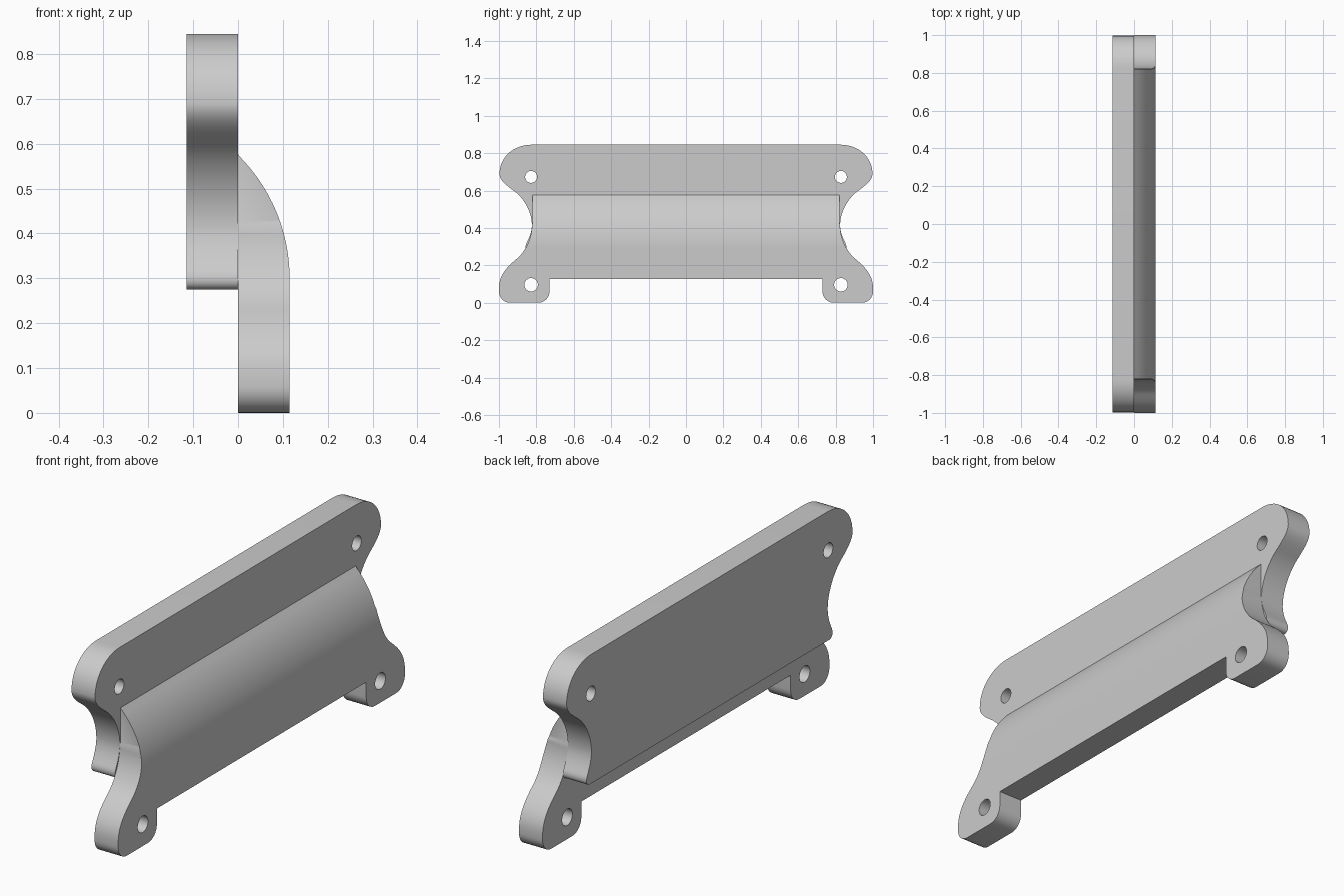
import bpy, bmesh, math
from mathutils import Vector
from mathutils.geometry import interpolate_bezier

if "Cube" in bpy.data.objects:
    bpy.data.objects.remove(bpy.data.objects["Cube"])

grey = bpy.data.materials.new("plain grey")
grey.diffuse_color = (0.6, 0.6, 0.6, 1)
grey.use_nodes = True
grey.node_tree.nodes["Principled BSDF"].inputs["Base Color"].default_value = grey.diffuse_color


def curve(*pts, n=14):
    """Points of one cubic curve in (y, z)."""
    return [tuple(p) for p in interpolate_bezier(*[Vector(p) for p in pts], n)]


def corner(cy, cz, r, a0, a1, n=9):
    """Rounded corner arc, angles in degrees."""
    return [(cy + r * math.cos(math.radians(a0 + (a1 - a0) * i / (n - 1))),
             cz + r * math.sin(math.radians(a0 + (a1 - a0) * i / (n - 1)))) for i in range(n)]


def mirrored(half):
    """Close a right-hand half outline with its mirror image."""
    return half + [(-y, z) for y, z in reversed(half)]


def extrude(name, points, shift):
    """Extrude a ring of 3D points by a vector into a solid."""
    clean = []
    for p in map(Vector, points):
        if not clean or (p - clean[-1]).length > 1e-4:
            clean.append(p)
    bm = bmesh.new()
    face = bm.faces.new([bm.verts.new(p) for p in clean])
    ext = bmesh.ops.extrude_face_region(bm, geom=[face])
    bmesh.ops.translate(bm, vec=shift, verts=[v for v in ext["geom"] if isinstance(v, bmesh.types.BMVert)])
    bmesh.ops.recalc_face_normals(bm, faces=bm.faces[:])
    mesh = bpy.data.meshes.new(name)
    bm.to_mesh(mesh)
    bm.free()
    mesh.materials.append(grey)
    ob = bpy.data.objects.new(name, mesh)
    bpy.context.collection.objects.link(ob)
    return ob


def combine(ob, cutter, operation):
    """Apply a boolean and remove the cutter."""
    mod = ob.modifiers.new("cut", "BOOLEAN")
    mod.operation, mod.object, mod.solver = operation, cutter, "EXACT"
    bpy.context.view_layer.objects.active = ob
    bpy.ops.object.modifier_apply(modifier=mod.name)
    bpy.data.objects.remove(cutter)


def drill(ob, z, r):
    """Matching screw holes at both ends."""
    for y in (-0.828, 0.828):
        ring = corner(y, z, r, 0, 350, 36)
        combine(ob, extrude("hole_cutter", [(-0.3, *p) for p in ring], (0.6, 0, 0)), "DIFFERENCE")


# Back plate: rounded ears on top, waisted ends, small rounded lower corners
back = (curve((0.825, 0.845), (0.92, 0.845), (0.997, 0.78), (0.997, 0.69))
        + curve((0.997, 0.69), (0.997, 0.655), (0.962, 0.629), (0.916, 0.595))
        + curve((0.916, 0.595), (0.87, 0.56), (0.824, 0.49), (0.824, 0.415))
        + curve((0.824, 0.415), (0.824, 0.38), (0.838, 0.348), (0.852, 0.32))
        + curve((0.852, 0.32), (0.865, 0.295), (0.855, 0.275), (0.835, 0.275)))
back_plate = extrude("back_plate", [(-0.115, *p) for p in mirrored(back)], (0.115, 0, 0))
drill(back_plate, 0.673, 0.032)

# Front plate: straight upper ends, flared lower ends, two rounded feet
front = ([(0.82, 0.576), (0.82, 0.425)]
         + curve((0.824, 0.415), (0.824, 0.335), (0.866, 0.266), (0.905, 0.235))
         + curve((0.905, 0.235), (0.96, 0.19), (1.0, 0.145), (1.0, 0.08))
         + corner(0.94, 0.06, 0.06, 0, -90)
         + corner(0.79, 0.06, 0.06, -90, -180)
         + [(0.73, 0.128)])
front_plate = extrude("front_plate", [(0, *p) for p in mirrored(front)], (0.115, 0, 0))

# Rounded shoulder along the upper front face
R, z0 = 0.386, 0.3
top = math.degrees(math.asin((0.576 - z0) / R))
section = [(0, -0.1), (0.115, -0.1)] + corner(0.115 - R, z0, R, 0, top, 24)
section[-1] = (0, 0.576)
section = [(-0.05, -0.1)] + section[1:] + [(-0.05, 0.61)]
combine(front_plate, extrude("shoulder_cutter", [(x, -1.2, z) for x, z in section], (0, 2.4, 0)), "INTERSECT")
drill(front_plate, 0.096, 0.036)

# Smooth curves, crisp edges
for ob in (back_plate, front_plate):
    bpy.ops.object.select_all(action="DESELECT")
    ob.select_set(True)
    bpy.context.view_layer.objects.active = ob
    bpy.ops.object.shade_smooth_by_angle(angle=math.radians(30))
